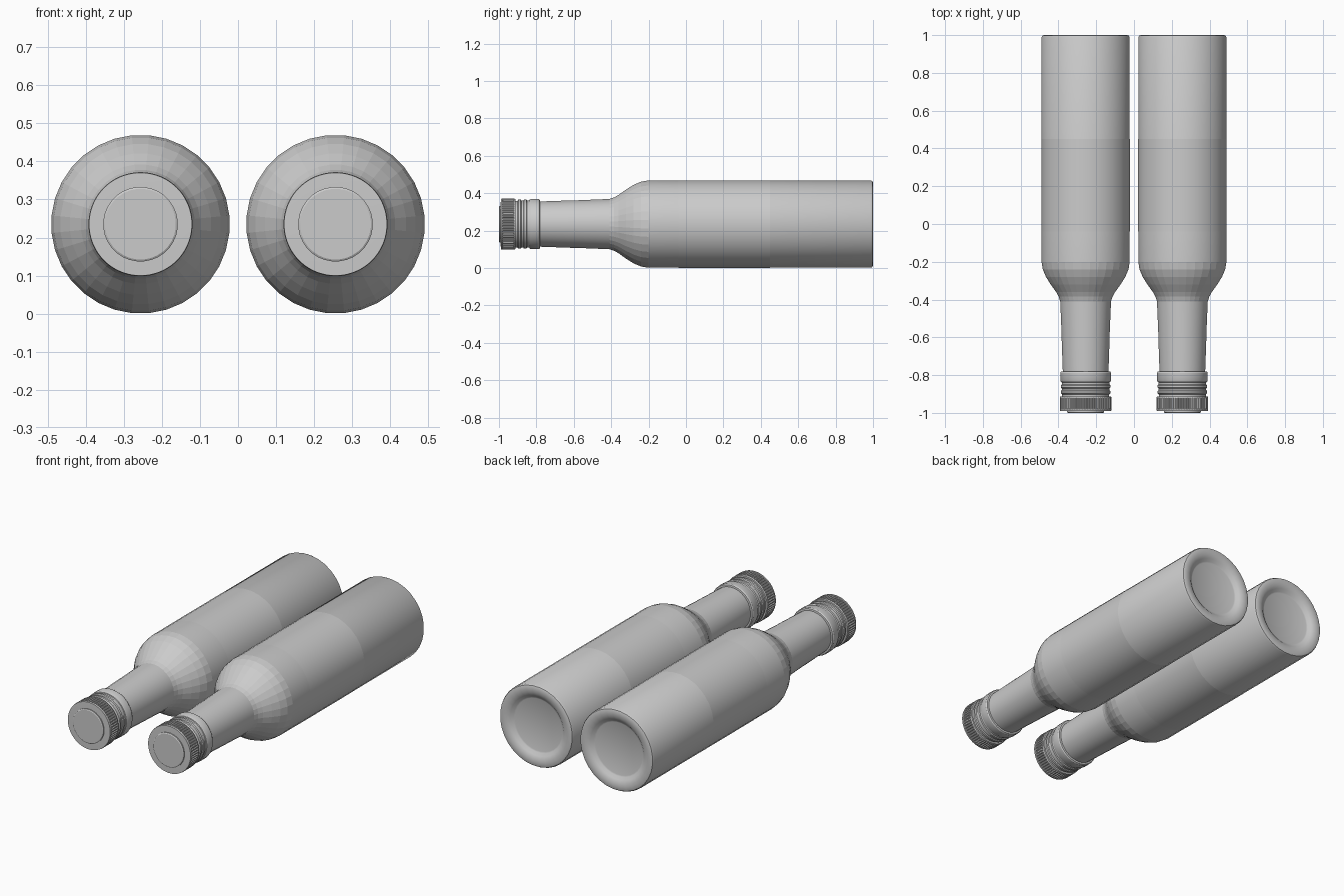
import bpy, bmesh, math

if "Cube" in bpy.data.objects:
    bpy.data.objects.remove(bpy.data.objects["Cube"])

AXIS_X, AXIS_Z = 0.256, 0.235


def lathe(name, profile, x, sides=32, closed=True, flat=None, rib=None, angle=30):
    """Revolve (y, radius) points round a line parallel to y."""
    bm = bmesh.new()
    rings = []
    for k, (y, r) in enumerate(profile):
        ring = []
        for i in range(sides):
            a = 2 * math.pi * (i + 0.5) / sides
            rr = r
            if rib and k in rib[0] and i % 4 < 2:
                rr -= rib[1]
            ring.append(bm.verts.new((rr * math.cos(a), y, rr * math.sin(a))))
        rings.append(ring)
    flat_faces = []
    for k in range(len(rings) - 1):
        a, b = rings[k], rings[k + 1]
        for i in range(sides):
            j = (i + 1) % sides
            f = bm.faces.new((a[i], a[j], b[j], b[i]))
            if flat and flat[0] <= f.calc_center_median().y <= flat[1]:
                flat_faces.append(f)
    if closed:
        bm.faces.new(rings[0])
        bm.faces.new(rings[-1])
    bmesh.ops.recalc_face_normals(bm, faces=bm.faces)
    bm.faces.index_update()
    flat_ids = [f.index for f in flat_faces]
    mesh = bpy.data.meshes.new(name)
    bm.to_mesh(mesh)
    bm.free()
    obj = bpy.data.objects.new(name, mesh)
    obj.location = (x, 0, AXIS_Z)
    bpy.context.collection.objects.link(obj)
    bpy.ops.object.select_all(action='DESELECT')
    obj.select_set(True)
    bpy.context.view_layer.objects.active = obj
    bpy.ops.object.shade_smooth_by_angle(angle=math.radians(angle))
    for i in flat_ids:
        mesh.polygons[i].use_smooth = False
    return obj


# Glass: recessed base, straight body, faceted shoulder, tapering neck
GLASS = [(0.975, 0.150), (0.978, 0.158), (0.990, 0.172), (0.998, 0.190),
         (1.0, 0.205), (1.0, 0.222), (0.997, 0.230), (0.988, 0.2345),
         (-0.20, 0.2345), (-0.24, 0.228), (-0.28, 0.211), (-0.32, 0.186),
         (-0.36, 0.157), (-0.385, 0.143), (-0.41, 0.135), (-0.60, 0.127),
         (-0.80, 0.120)]

# Collar: rolled ring and two narrow beads below the cap
COLLAR = [(-0.780, 0.119), (-0.782, 0.131), (-0.788, 0.135), (-0.828, 0.135),
          (-0.836, 0.131), (-0.838, 0.127), (-0.850, 0.127), (-0.854, 0.132),
          (-0.866, 0.132), (-0.870, 0.127), (-0.880, 0.127), (-0.884, 0.132),
          (-0.896, 0.132), (-0.902, 0.125), (-0.918, 0.125)]

# Cap: ribbed grip with plain rims, and a raised disc in its face
CAP = [(-0.912, 0.120), (-0.912, 0.134), (-0.920, 0.1365), (-0.922, 0.1365),
       (-0.978, 0.1365), (-0.980, 0.1365), (-0.990, 0.135), (-0.991, 0.099)]
DISC = [(-0.985, 0.098), (-0.997, 0.098), (-1.0, 0.093)]

for side, x in (("left", -AXIS_X), ("right", AXIS_X)):
    lathe(side + "_bottle_glass", GLASS, x, flat=(-0.40, -0.20))
    lathe(side + "_collar", COLLAR, x)
    lathe(side + "_cap", CAP, x, sides=240, rib=((3, 4), 0.005))
    lathe(side + "_cap_disc", DISC, x)
    # Paper labels lying just above the glass
    lathe(side + "_body_label", [(0.45, 0.2351), (-0.04, 0.2351)], x, closed=False)
    lathe(side + "_neck_label", [(-0.59, 0.1281), (-0.78, 0.1215)], x, closed=False)
